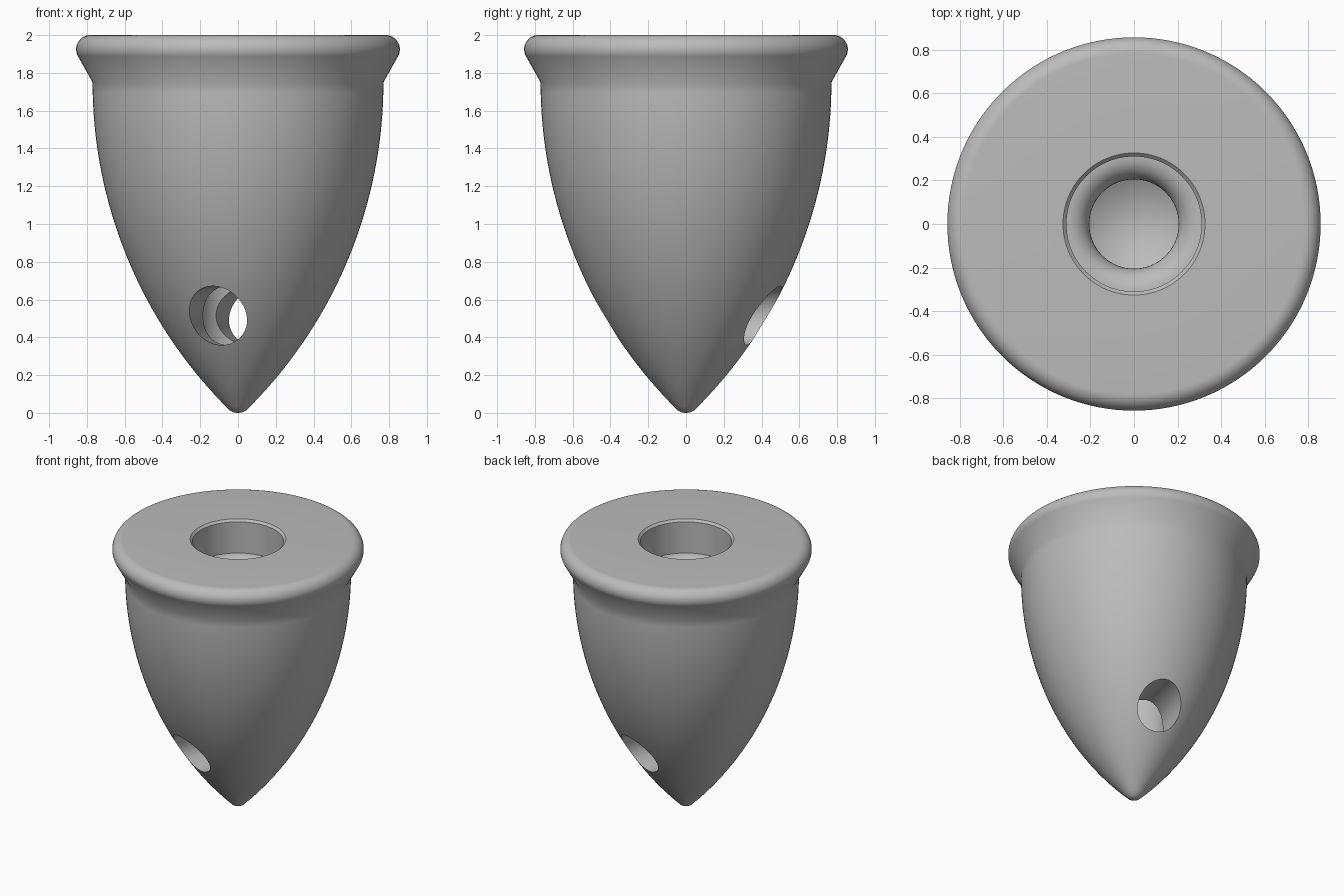
import bpy, bmesh, math
from mathutils import Matrix

default = bpy.data.objects.get("Cube")
if default:
    bpy.data.objects.remove(default, do_unlink=True)

grey = bpy.data.materials.new("plain grey")
grey.use_nodes = True
colour = (0.5, 0.5, 0.5, 1)
grey.diffuse_color = colour
grey.node_tree.nodes["Principled BSDF"].inputs["Base Color"].default_value = colour


def arc(cx, cz, radius, start, end, steps):
    """Points (radius, height) along a circular arc, angles in degrees."""
    angles = [math.radians(start + (end - start) * i / steps) for i in range(steps + 1)]
    return [(cx + radius * math.cos(a), cz + radius * math.sin(a)) for a in angles]


def lathe(name, profile, segments):
    """Closed solid of revolution; the profile starts and ends on the axis."""
    bm = bmesh.new()
    verts = [bm.verts.new((r, 0, z)) for r, z in profile]
    edges = [bm.edges.new(pair) for pair in zip(verts, verts[1:])]
    bmesh.ops.spin(bm, geom=verts + edges, axis=(0, 0, 1), cent=(0, 0, 0),
                   angle=math.tau, steps=segments, use_merge=False)
    bmesh.ops.remove_doubles(bm, verts=bm.verts, dist=1e-4)
    bmesh.ops.recalc_face_normals(bm, faces=bm.faces)
    return finish(name, bm)


def finish(name, bm):
    mesh = bpy.data.meshes.new(name)
    bm.to_mesh(mesh)
    bm.free()
    mesh.materials.append(grey)
    obj = bpy.data.objects.new(name, mesh)
    bpy.context.collection.objects.link(obj)
    return obj


# Curved flank of the nose, an arc tangent to vertical at the flange
R, waist_r, waist_z = 2.44, 0.77, 1.75
tip_z = 0.035
flank_start = -math.degrees(math.asin((waist_z - tip_z) / R))
flank = arc(waist_r - R, waist_z, R, flank_start, 0, 32)

profile = [(0, 0), (0.02, 0.002), (0.042, 0.012)]        # blunt tip
profile += flank
profile += arc(0.782, 1.925, 0.075, -30, 90, 14)         # flared, rounded flange
profile += [(0.326, 2.0), (0.31, 1.984), (0.31, 1.75)]   # chamfered counterbore
profile += arc(0.31, 1.645, 0.105, 90, 180, 10)[1:]      # rounded shoulder
profile += [(0.205, 0.34), (0, 0.22)]                    # deep bore with conical end
nose = lathe("nose_cone", profile, 128)

# Cross hole drilled through the axis, turned slightly from the front
bm = bmesh.new()
turn = Matrix.Rotation(math.radians(-15), 4, "Z") @ Matrix.Rotation(math.radians(90), 4, "X")
bmesh.ops.create_cone(bm, cap_ends=True, segments=64, radius1=0.156, radius2=0.156, depth=2,
                      matrix=Matrix.Translation((0, 0, 0.515)) @ turn)
cutter = finish("cross_hole_cutter", bm)
cutter.hide_render = True

bpy.ops.object.select_all(action="DESELECT")
nose.select_set(True)
bpy.context.view_layer.objects.active = nose
cut = nose.modifiers.new("cross hole", "BOOLEAN")
cut.operation, cut.solver, cut.object = "DIFFERENCE", "EXACT", cutter
bpy.ops.object.modifier_apply(modifier=cut.name)
bpy.data.objects.remove(cutter, do_unlink=True)
bpy.ops.object.shade_smooth_by_angle(angle=math.radians(35))
